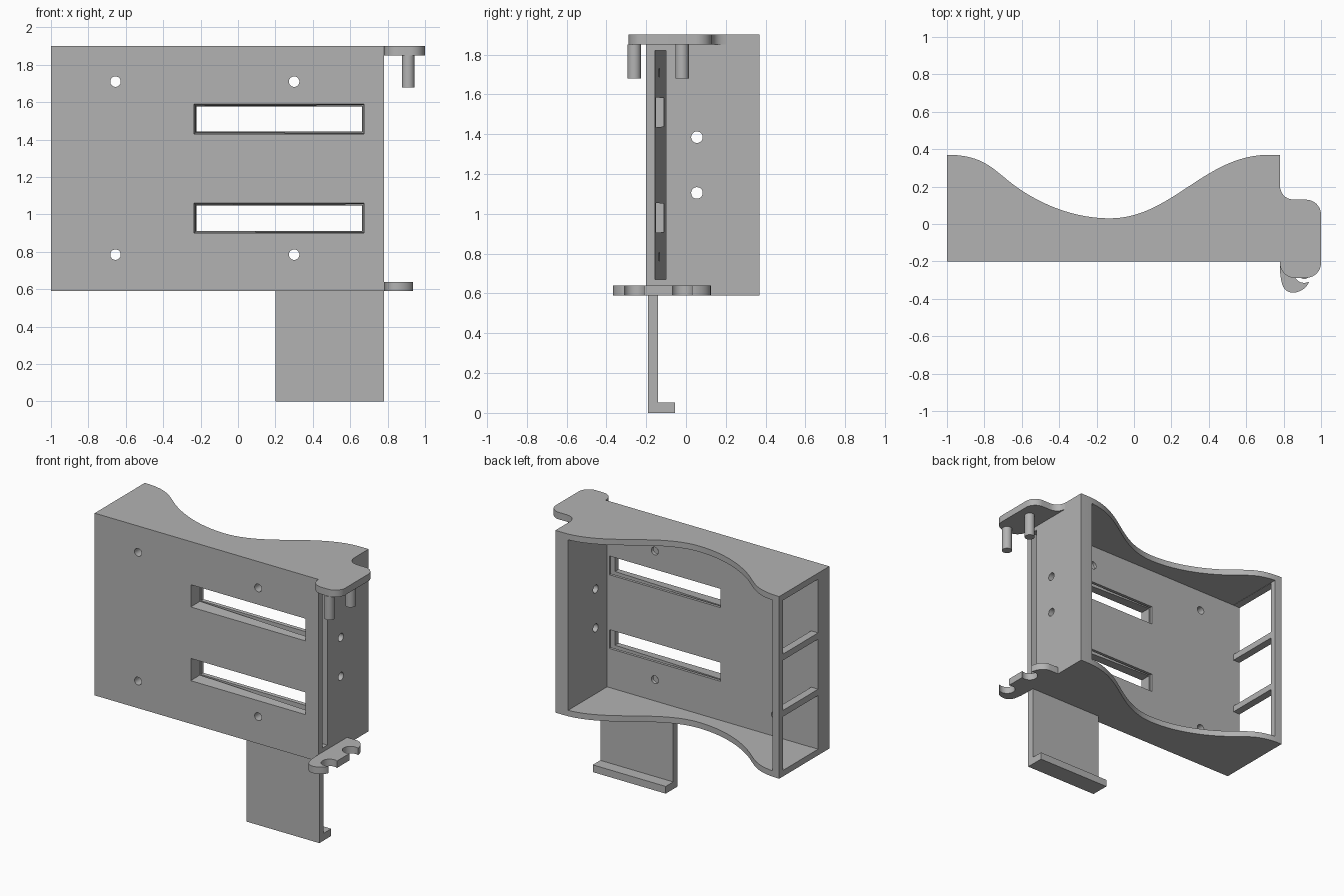
import bpy, bmesh, math
from mathutils import Vector
from mathutils.geometry import interpolate_bezier

cube = bpy.data.objects.get("Cube")
if cube:
    bpy.data.objects.remove(cube, do_unlink=True)

grey = bpy.data.materials.new("plain grey")
grey.use_nodes = True
grey.diffuse_color = (0.45, 0.45, 0.45, 1)
grey.node_tree.nodes["Principled BSDF"].inputs["Base Color"].default_value = (0.45, 0.45, 0.45, 1)


def loft(name, loop_a, loop_b):
    """Closed solid between two matching 3D loops."""
    bm = bmesh.new()
    a = [bm.verts.new(p) for p in loop_a]
    b = [bm.verts.new(p) for p in loop_b]
    n = len(a)
    bm.faces.new(a)
    bm.faces.new(b)
    for i in range(n):
        j = (i + 1) % n
        bm.faces.new((a[i], a[j], b[j], b[i]))
    bmesh.ops.recalc_face_normals(bm, faces=bm.faces)
    mesh = bpy.data.meshes.new(name)
    bm.to_mesh(mesh)
    bm.free()
    mesh.materials.append(grey)
    obj = bpy.data.objects.new(name, mesh)
    bpy.context.collection.objects.link(obj)
    return obj


def prism(name, outline, lo, hi, axis="z"):
    """Extrude a 2D outline along an axis."""
    place = {"x": lambda p, h: (h, p[0], p[1]),
             "y": lambda p, h: (p[0], h, p[1]),
             "z": lambda p, h: (p[0], p[1], h)}[axis]
    return loft(name, [place(p, lo) for p in outline], [place(p, hi) for p in outline])


def rect(u0, u1, v0, v1):
    return [(u0, v0), (u1, v0), (u1, v1), (u0, v1)]


def arc(cx, cy, r, start, end, steps=10):
    angles = [math.radians(start + (end - start) * i / steps) for i in range(steps + 1)]
    return [(cx + r * math.cos(t), cy + r * math.sin(t)) for t in angles]


def circle(cx, cy, r):
    return arc(cx, cy, r, 0, 360, 32)[:-1]


def bezier(p0, h0, h1, p1, steps=16):
    pts = interpolate_bezier(*[Vector((*p, 0)) for p in (p0, h0, h1, p1)], steps + 1)
    return [(p.x, p.y) for p in pts]


def cut(obj, cutters):
    """Subtract the cutters, bake the result and remove them."""
    for c in cutters:
        c.hide_render = True
        mod = obj.modifiers.new("cut", "BOOLEAN")
        mod.operation = "DIFFERENCE"
        mod.solver = "EXACT"
        mod.object = c
    deps = bpy.context.evaluated_depsgraph_get()
    baked = bpy.data.meshes.new_from_object(obj.evaluated_get(deps))
    obj.modifiers.clear()
    obj.data = baked
    for c in cutters:
        bpy.data.objects.remove(c, do_unlink=True)


FRONT, BACK, LEFT, RIGHT, LOW, TOP = -0.2, 0.37, 0.78, -1.0, 0.59, 1.9
PLATE_BACK = -0.075

# Housing with a wavy back outline
wave = bezier((RIGHT, BACK), (-0.83, BACK), (-0.77, 0.31), (-0.7, 0.255))
wave += bezier((-0.7, 0.255), (-0.57, 0.14), (-0.36, 0.03), (-0.13, 0.03))[1:]
wave += bezier((-0.13, 0.03), (0.2, 0.03), (0.38, BACK), (0.72, BACK), 24)[1:]
outline = wave + [(LEFT, BACK), (LEFT, FRONT), (RIGHT, FRONT)]
housing = prism("housing", outline, LOW, TOP)

# Open cavity behind the front plate
cutters = [prism("cavity", rect(-0.945, 0.68, 0.632, 1.858), PLATE_BACK, 0.6, "y")]

# Three openings in the side wall
for z0, z1 in ((0.634, 1.02), (1.065, 1.425), (1.47, 1.856)):
    cutters.append(prism("side_opening", rect(-0.073, 0.325, z0, z1), -1.1, -0.9, "x"))

# Tapered windows through the front plate
for z in (0.98, 1.51):
    loops = []
    for y, w, h in ((-0.25, 0.46, 0.085), (-0.025, 0.4375, 0.0625)):
        loops.append([(u, y, v) for u, v in rect(0.22 - w, 0.22 + w, z - h, z + h)])
    cutters.append(loft("window", *loops))

# Screw holes in the front plate and the thick side wall
for x in (-0.655, 0.3):
    for z in (0.785, 1.71):
        cutters.append(prism("screw_hole", circle(x, z, 0.028), -0.3, 0, "y"))
for z in (1.105, 1.385):
    cutters.append(prism("wall_hole", circle(0.055, z, 0.029), 0.6, 0.9, "x"))

# Wedge-shaped slot inside the front plate
wedge = [(0.8, -0.156), (0.8, -0.1), (-0.45, -0.1)]
cutters.append(prism("wedge_slot", wedge, 0.67, 1.82))
cut(housing, cutters)

# Upper tab with rounded corners
tab = [(LEFT, 0.2)] + bezier((0.782, 0.19), (0.79, 0.15), (0.82, 0.13), (0.86, 0.13), 8)
tab += arc(0.92, 0.05, 0.08, 90, 0) + arc(0.92, -0.208, 0.08, 0, -90)
tab += arc(0.86, -0.208, 0.08, -90, -180)
upper_tab = prism("upper_tab", tab, 1.85, TOP)

# Hinge pins and the matching open notches of the lower tab
lower = [(LEFT, -0.2)] + bezier((LEFT, -0.24), (0.785, -0.33), (0.8, -0.365), (0.85, -0.367), 8)
lower += bezier((0.85, -0.367), (0.89, -0.367), (0.925, -0.34), (0.935, -0.31), 6)[1:]
pins = []
for y in (-0.26, -0.02):
    pins.append(prism("hinge_pin", circle(0.91, y, 0.034), 1.68, 1.85))
    lower += arc(0.91, y, 0.055, 297, 63, 16)
lower += bezier((0.935, 0.035), (0.925, 0.09), (0.89, 0.125), (0.85, 0.125), 6) + [(LEFT, 0.125)]
lower_tab = prism("lower_tab", lower, LOW, 0.64)

# Hanging tongue with a lip at its foot
foot = [(-0.19, 0), (-0.055, 0), (-0.055, 0.052), (-0.14, 0.052), (-0.14, LOW), (-0.19, LOW)]
tongue = prism("tongue", foot, 0.2, LEFT, "x")

# Smooth the curved walls and keep the edges sharp
bpy.ops.object.select_all(action="DESELECT")
for obj in [housing, upper_tab, lower_tab, tongue] + pins:
    obj.select_set(True)
bpy.context.view_layer.objects.active = housing
bpy.ops.object.shade_smooth_by_angle(angle=math.radians(30))
